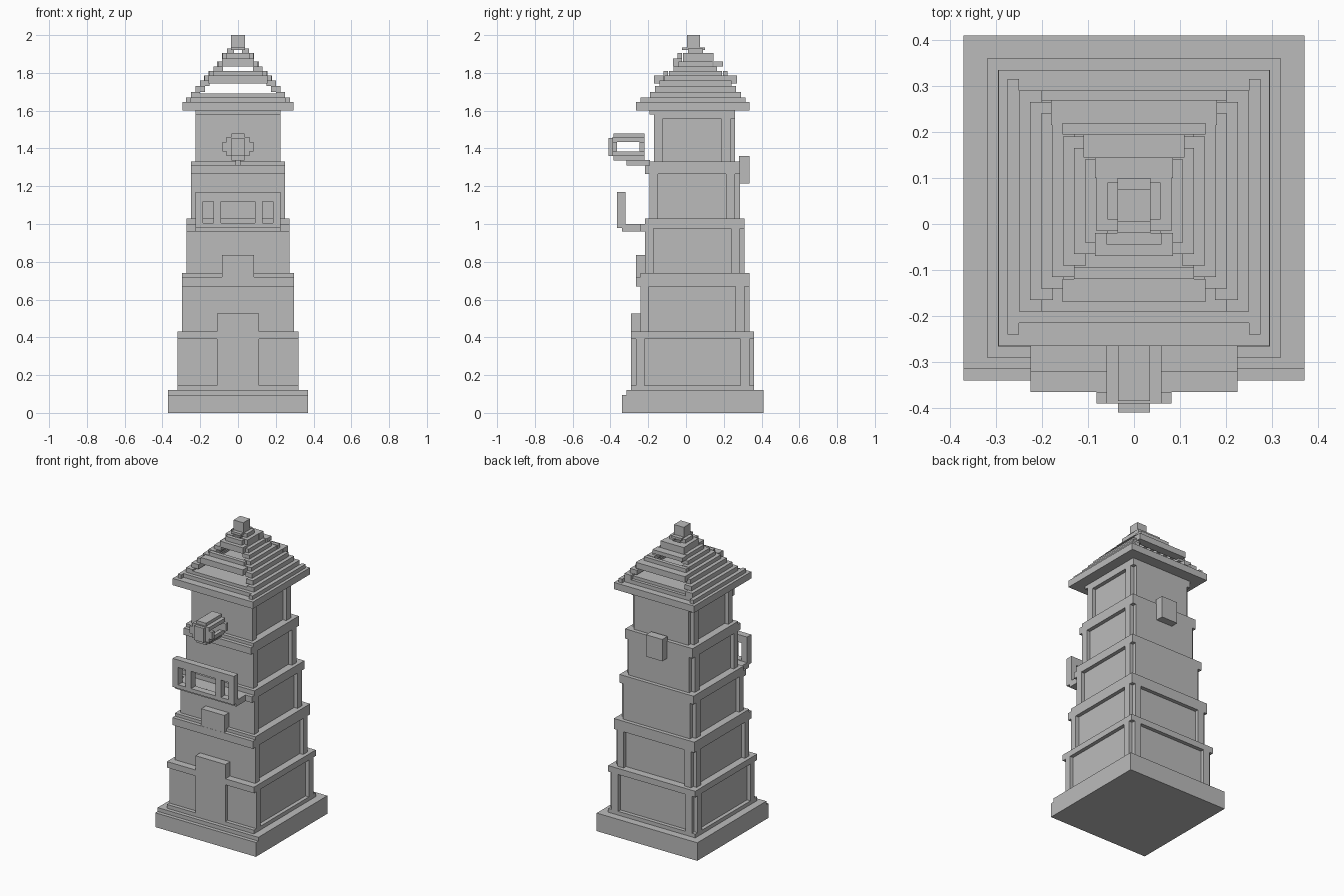
import bpy, bmesh
from mathutils import Matrix, Vector

cube = bpy.data.objects.get("Cube")
if cube:
    bpy.data.objects.remove(cube)

stone = bpy.data.materials.new("grey stone")
stone.use_nodes = True
stone.diffuse_color = (0.5, 0.5, 0.5, 1)
stone.node_tree.nodes["Principled BSDF"].inputs["Base Color"].default_value = (0.5, 0.5, 0.5, 1)


def part(name, boxes):
    """One object from boxes given as x, y and z ranges."""
    bm = bmesh.new()
    for ranges in boxes:
        lo, hi = Vector([r[0] for r in ranges]), Vector([r[1] for r in ranges])
        m = Matrix.Translation((lo + hi) / 2) @ Matrix.Diagonal((*(hi - lo), 1))
        bmesh.ops.create_cube(bm, size=1, matrix=m)
    mesh = bpy.data.meshes.new(name)
    bm.to_mesh(mesh)
    bm.free()
    mesh.materials.append(stone)
    obj = bpy.data.objects.new(name, mesh)
    bpy.context.collection.objects.link(obj)
    return obj


def mid(h):
    return (-h, h)


def pair(x0, x1, y, z):
    """A box on each side of the middle."""
    return [((x0, x1), y, z), ((-x1, -x0), y, z)]


D = 0.025  # depth of one step

# Base with a lower front lip
part("base", [(mid(.37), (-.315, .41), (0, .12)), (mid(.37), (-.34, -.31), (0, .095))])

# Storeys: bottom, band bottom, front lip top, top
storeys = [(.12, .39, .43, .43), (.43, .67, .72, .74), (.74, .975, 1.0, 1.03),
           (1.03, 1.265, 1.31, 1.33), (1.33, 1.555, 1.6, 1.6)]
for i, (z0, band, lip, top) in enumerate(storeys):
    h = .32 - i * .024
    front, back = -.265 + i * .024, .36 - i * D
    wall = (z0, band)
    boxes = [(mid(h - D), (front, back - D), (z0, top)),
             (mid(h), (front, back), (band, top)),
             (mid(h), (front - D, front), (1.58 if i == 4 else band if i != 2 else .96, lip))]
    # Corner posts frame the recessed side walls
    boxes += pair(h - D, h, (front, front + .045), wall)
    boxes += pair(h - D, h, (back - D - .047, back - D), wall)
    if i < 2:
        boxes += pair(h - D - .047, h - D, (back - D, back), wall)
    else:
        boxes.append((mid(h - D), (back - D, back), wall))
    if i == 0:
        boxes.append((mid(h), (front - D, back), (z0, .145)))
    part(f"storey_{i + 1}", boxes)

# Doorway, window surround and rear box
part("doorway", [(mid(.11), (-.29, -.235), (.12, .525))])
part("window_surround", [(mid(.06), (-.265, -.21), (.72, .835)),
                         (mid(.085), (-.265, -.21), (.72, .835))][1:])
part("rear_box", [(mid(.06), (.28, .335), (1.215, 1.36))])

# Balcony with an open railing
rail = (-.365, -.32)
part("balcony_floor", [(mid(.225), (-.34, -.21), (.96, 1.0))])
part("balcony_railing",
     [(mid(.225), rail, (1.12, 1.17)), (mid(.225), rail, (.98, 1.005))]
     + pair(.185, .225, rail, (.98, 1.15)) + pair(.09, .13, rail, (1.0, 1.13)))

# Hanging lantern: cage, end frames and bracket
length = (-.385, -.22)
lantern = [(mid(.035), length, (1.455, 1.48)), (mid(.035), length, (1.335, 1.36)),
           (mid(.035), (-.41, -.385), (1.36, 1.455))]
lantern += pair(.035, .06, length, (1.36, 1.385)) + pair(.035, .06, length, (1.435, 1.46))
for y in ((-.39, -.365), (-.245, -.22)):
    lantern += [(mid(.06), y, (1.36, 1.46)), (mid(.082), y, (1.385, 1.435))]
part("lantern", lantern)
part("lantern_bracket", [(mid(.012), (-.315, -.19), (1.31, 1.34))])

# Eaves
part("eaves", [(mid(.295), (-.265, .335), (1.6, 1.645)),
               (mid(.275), (-.215, .29), (1.645, 1.67)),
               (mid(.225), (-.19, .27), (1.67, 1.69))]
     + pair(.25, .275, (-.24, .315), (1.645, 1.67)))

# Stepped side slopes of the roof, open at front and back
steps = [1.67, 1.70, 1.73, 1.76, 1.785, 1.81, 1.835, 1.86, 1.905, 1.93]
slopes = []
for k in range(9):
    h, d = .25 - k * .024, .24 - k * D
    z = (steps[k], steps[k + 1])
    slopes += pair(max(h - .05, .02), h, (.05 - d, .05 + d), z)
part("roof_slopes", slopes)

# Cross bars closing the ends of the roof
part("roof_bars",
     [(mid(.155), (-.17, -.12), (1.745, 1.785)), (mid(.13), (-.12, -.095), (1.76, 1.81)),
      (mid(.18), (.215, .27), (1.745, 1.785)), (mid(.155), (.195, .22), (1.76, 1.81)),
      (mid(.085), (-.07, -.02), (1.835, 1.875)), (mid(.06), (-.045, -.02), (1.86, 1.905)),
      (mid(.11), (.145, .195), (1.835, 1.86)), (mid(.085), (.1, .145), (1.86, 1.905))])

# Finial
part("finial", [(mid(.036), (.004, .075), (1.93, 2.0)),
                (mid(.036), (-.02, .1), (1.92, 1.935))])
